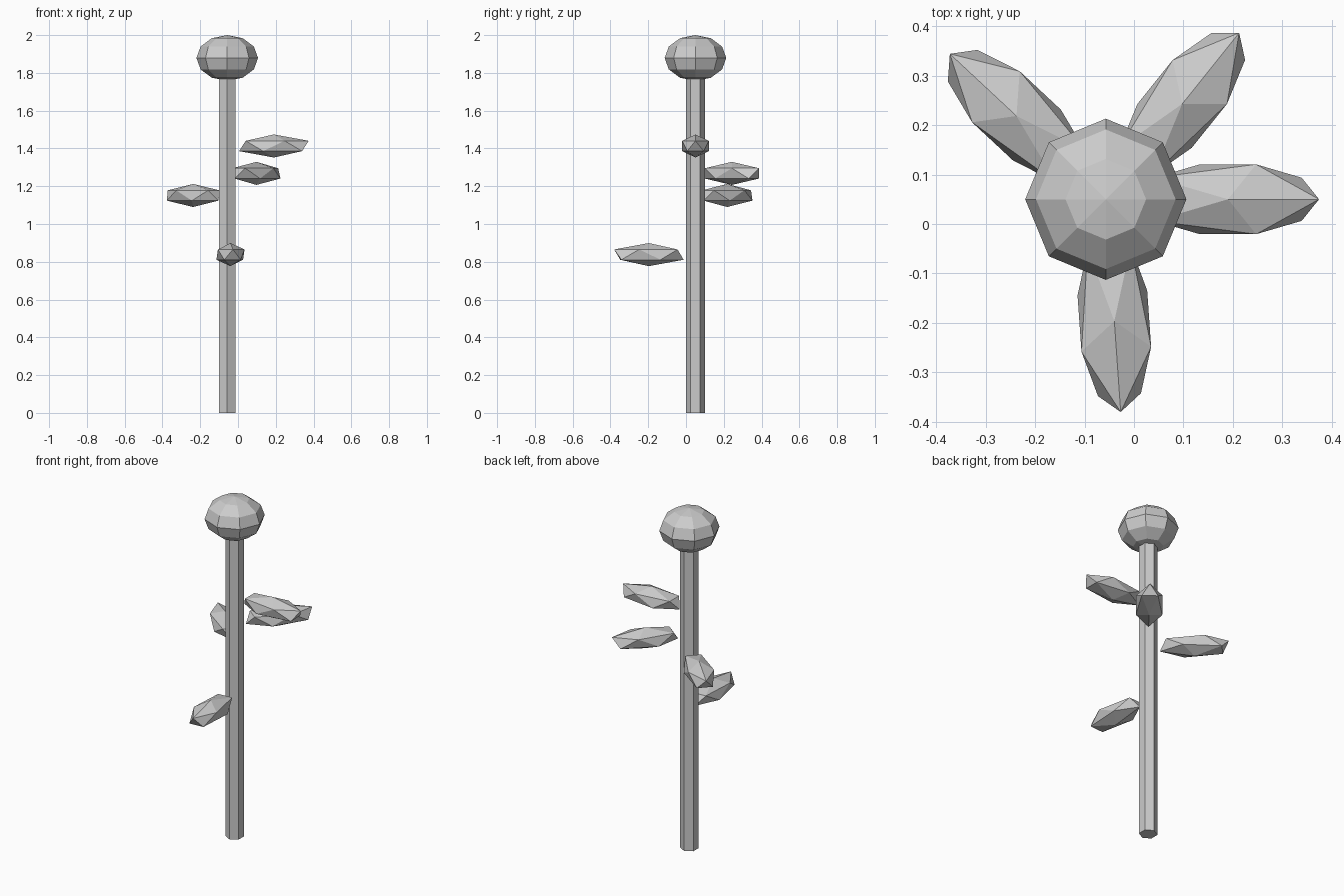
import bpy
from math import cos, sin, radians

cube = bpy.data.objects.get("Cube")
if cube:
    bpy.data.objects.remove(cube, do_unlink=True)

# One plain grey for the whole plant
grey = bpy.data.materials.new("plain grey")
grey.use_nodes = True
colour = (0.6, 0.6, 0.6, 1)
grey.diffuse_color = colour
grey.node_tree.nodes["Principled BSDF"].inputs["Base Color"].default_value = colour

STEM_X, STEM_Y = -0.057, 0.05


def finish(name, scale=(1, 1, 1), turn=0):
    obj = bpy.context.object
    obj.name = name
    obj.scale = scale
    obj.rotation_euler.z = turn
    obj.data.materials.append(grey)
    return obj


# Six-sided stem
STEM_TOP = 1.88
bpy.ops.mesh.primitive_cylinder_add(vertices=6, radius=0.05, depth=STEM_TOP,
                                    location=(STEM_X, STEM_Y, STEM_TOP / 2))
finish("stem")

# Flattened flower bud
bpy.ops.mesh.primitive_uv_sphere_add(segments=8, ring_count=6, radius=1,
                                     location=(STEM_X, STEM_Y, 1.879))
finish("flower_bud", (0.163, 0.163, 0.121))

# Leaves spread around the stem: angle and height
REACH = 0.247
leaves = [(0, 1.413), (51.3, 1.268), (137, 1.151), (-86, 0.838)]
for number, (angle, height) in enumerate(leaves, 1):
    turn = radians(angle)
    spot = (STEM_X + REACH * cos(turn), STEM_Y + REACH * sin(turn), height)
    bpy.ops.mesh.primitive_ico_sphere_add(subdivisions=1, radius=1, location=spot)
    finish(f"leaf_{number}", (0.206, 0.083, 0.061), turn)
